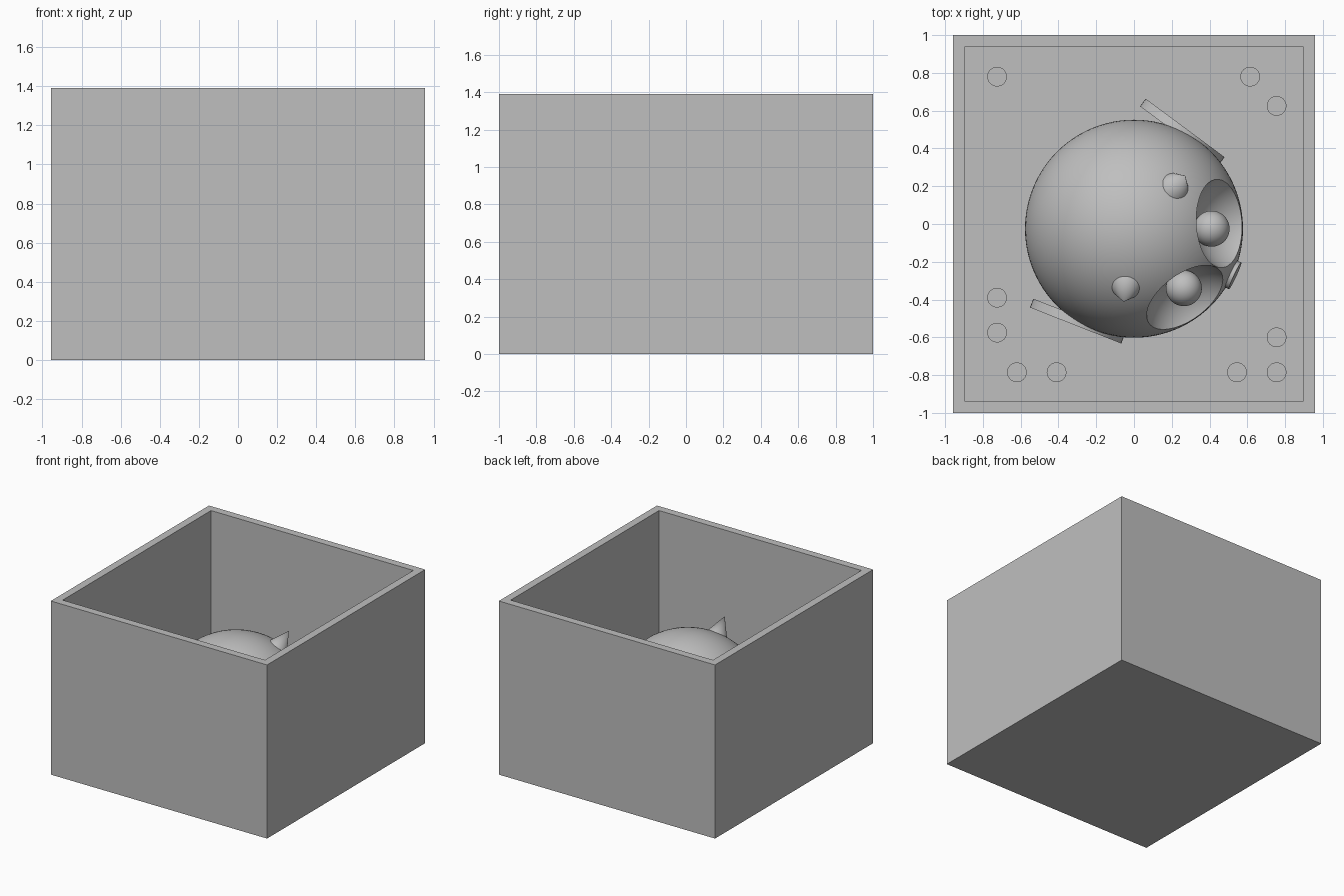
import bpy, bmesh, math
from mathutils import Vector, Matrix

if "Cube" in bpy.data.objects:
    bpy.data.objects.remove(bpy.data.objects["Cube"], do_unlink=True)

WIDTH, DEPTH, HEIGHT, WALL = 1.915, 2.0, 1.39, 0.087
FLOOR = WALL
CENTRE = Vector((0, -0.025, 0.41))
RADIUS = 0.577
FACE = -25  # heading of the face, degrees

grey = bpy.data.materials.new("plain grey")
grey.use_nodes = True
grey.diffuse_color = (0.52, 0.52, 0.52, 1)
grey.node_tree.nodes["Principled BSDF"].inputs["Base Color"].default_value = grey.diffuse_color


def heading(azimuth, elevation):
    a, e = math.radians(azimuth), math.radians(elevation)
    return Vector((math.cos(a) * math.cos(e), math.sin(a) * math.cos(e), math.sin(e)))


def finish(name, bm, smooth=True, clip=False):
    if clip:  # trim whatever would sink into the floor
        bmesh.ops.bisect_plane(bm, geom=bm.verts[:] + bm.edges[:] + bm.faces[:],
                               plane_co=(0, 0, FLOOR), plane_no=(0, 0, 1), clear_inner=True)
        bmesh.ops.holes_fill(bm, edges=[e for e in bm.edges if e.is_boundary])
    mesh = bpy.data.meshes.new(name)
    bm.to_mesh(mesh)
    bm.free()
    mesh.materials.append(grey)
    obj = bpy.data.objects.new(name, mesh)
    bpy.context.collection.objects.link(obj)
    if smooth:
        shade(obj)
    return obj


def shade(obj):
    bpy.ops.object.select_all(action='DESELECT')
    obj.select_set(True)
    bpy.context.view_layer.objects.active = obj
    bpy.ops.object.shade_smooth_by_angle(angle=math.radians(35))


def sphere(name, centre, radius, segments=48, clip=False):
    bm = bmesh.new()
    bmesh.ops.create_uvsphere(bm, u_segments=segments, v_segments=segments // 2, radius=radius,
                              matrix=Matrix.Translation(centre))
    return finish(name, bm, clip=clip)


def cone(name, base, axis, length, r1, r2, clip=False):
    bm = bmesh.new()
    turn = axis.to_track_quat('Z', 'Y').to_matrix().to_4x4()
    place = Matrix.Translation(base + axis * length / 2) @ turn
    bmesh.ops.create_cone(bm, cap_ends=True, segments=48, radius1=r1, radius2=r2,
                          depth=length, matrix=place)
    return finish(name, bm, clip=clip)


# Open box with thick walls
bm = bmesh.new()
bmesh.ops.create_cube(bm, size=1, matrix=Matrix.Translation((0, 0, HEIGHT / 2))
                      @ Matrix.Diagonal((WIDTH, DEPTH, HEIGHT, 1)))
top = max(bm.faces, key=lambda f: f.calc_center_median().z)
bmesh.ops.inset_region(bm, faces=[top], thickness=WALL)
well = bmesh.ops.extrude_discrete_faces(bm, faces=[top])["faces"][0]
bmesh.ops.translate(bm, verts=well.verts, vec=(0, 0, FLOOR - HEIGHT))
finish("open_box", bm, smooth=False)

# Round body sunk into the floor
body = sphere("round_body", CENTRE, RADIUS, 96, clip=True)

# Hollow eye sockets with a ball pupil in each
for side, s in (("left", 1), ("right", -1)):
    cutter = sphere("socket_cutter", CENTRE + heading(FACE + s * 28.5, 31) * 0.68, 0.28, 64)
    cutter.hide_render = True
    cut = body.modifiers.new("socket", 'BOOLEAN')
    cut.operation, cut.solver, cut.object = 'DIFFERENCE', 'EXACT', cutter
    bpy.context.view_layer.objects.active = body
    bpy.ops.object.modifier_apply(modifier=cut.name)
    bpy.data.objects.remove(cutter, do_unlink=True)
    sphere(side + "_pupil", CENTRE + heading(FACE + s * 25, 29) * 0.47, 0.095)

    # Pointed horns
    axis = heading(FACE - 1 + s * 72, 56.5)
    cone(side + "_horn", CENTRE + axis * 0.54, axis, 0.167, 0.09, 0)

    # Upright side discs set slightly behind the middle
    out = heading(FACE - 4 + s * 82.5, 0)
    back = Vector((-out.y, out.x, 0)) * s
    hub = CENTRE + out * 0.54 + back * 0.1 - Vector((0, 0, 0.2))
    cone(side + "_side_disc", hub, out, 0.05, 0.26, 0.26, clip=True)
shade(body)

# Blunt nose
axis = heading(FACE, 5)
cone("nose", CENTRE + axis * 0.45, axis, 0.143, 0.078, 0.078)

# Low round studs on the floor
studs = [(-0.725, 0.78), (0.615, 0.78), (0.755, 0.625), (-0.725, -0.39), (-0.725, -0.575),
         (-0.62, -0.785), (-0.41, -0.785), (0.545, -0.785), (0.755, -0.785), (0.755, -0.6)]
for i, (x, y) in enumerate(studs):
    cone(f"floor_stud_{i + 1}", Vector((x, y, FLOOR)), Vector((0, 0, 1)), 0.05, 0.052, 0.052)
